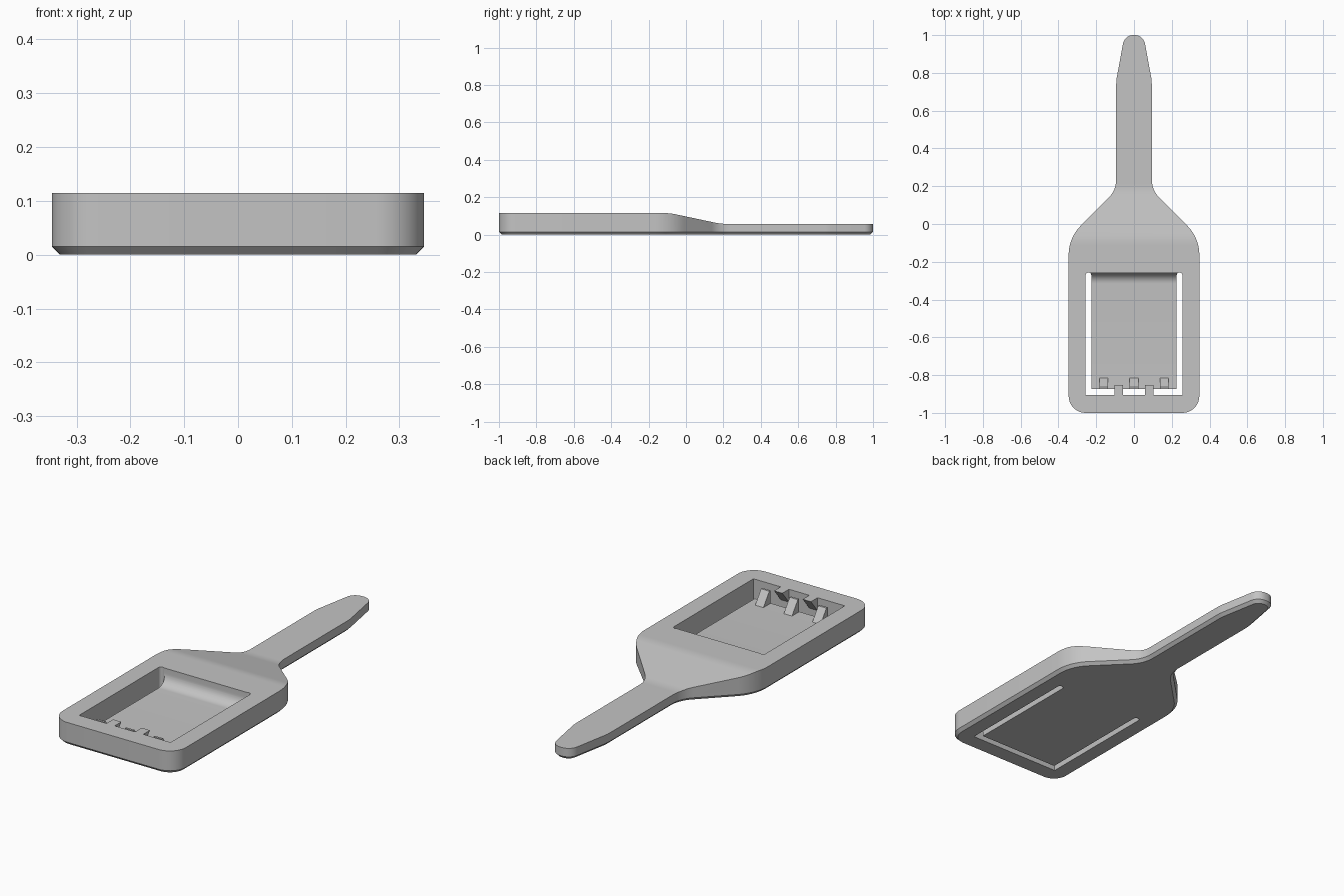
import bpy
import bmesh
from math import atan2, cos, sin, tan, pi, radians
from mathutils import Vector

cube = bpy.data.objects.get("Cube")
if cube:
    bpy.data.objects.remove(cube, do_unlink=True)

grey = bpy.data.materials.new("plain grey")
grey.use_nodes = True
grey.diffuse_color = (0.55, 0.55, 0.55, 1)
grey.node_tree.nodes["Principled BSDF"].inputs["Base Color"].default_value = (0.55, 0.55, 0.55, 1)


def rounded(corners, steps=10):
    """Closed outline from (a, b, radius) corners."""
    pts = []
    n = len(corners)
    for i, (a, b, r) in enumerate(corners):
        p = Vector((a, b))
        if r == 0:
            pts.append(p)
            continue
        u = (Vector(corners[i - 1][:2]) - p).normalized()
        v = (Vector(corners[(i + 1) % n][:2]) - p).normalized()
        half = u.angle(v) / 2
        centre = p + (u + v).normalized() * (r / sin(half))
        start = p + u * (r / tan(half)) - centre
        end = p + v * (r / tan(half)) - centre
        first = atan2(start.y, start.x)
        sweep = (atan2(end.y, end.x) - first + pi) % (2 * pi) - pi
        for k in range(steps + 1):
            t = first + sweep * k / steps
            pts.append(centre + Vector((cos(t), sin(t))) * r)
    return pts


def prism(name, outline, low, high, axis="Z", chamfer=0):
    """Extrude an XY outline along Z, or a YZ outline along X."""
    bm = bmesh.new()
    place = (lambda p: (p[0], p[1], low)) if axis == "Z" else (lambda p: (low, p[0], p[1]))
    face = bm.faces.new([bm.verts.new(place(p)) for p in outline])
    base_edges = list(face.edges)
    top = bmesh.ops.extrude_face_region(bm, geom=[face], use_keep_orig=True)
    move = Vector((0, 0, high - low)) if axis == "Z" else Vector((high - low, 0, 0))
    bmesh.ops.translate(bm, vec=move, verts=[g for g in top["geom"] if isinstance(g, bmesh.types.BMVert)])
    bmesh.ops.recalc_face_normals(bm, faces=bm.faces[:])
    if chamfer:
        bmesh.ops.bevel(bm, geom=base_edges, offset=chamfer, segments=1,
                        affect="EDGES", clamp_overlap=False)
    mesh = bpy.data.meshes.new(name)
    bm.to_mesh(mesh)
    bm.free()
    mesh.materials.append(grey)
    obj = bpy.data.objects.new(name, mesh)
    bpy.context.collection.objects.link(obj)
    return obj


def activate(obj):
    bpy.ops.object.select_all(action="DESELECT")
    obj.select_set(True)
    bpy.context.view_layer.objects.active = obj


def cut(target, cutter):
    mod = target.modifiers.new("cut", "BOOLEAN")
    mod.operation = "DIFFERENCE"
    mod.solver = "EXACT"
    mod.object = cutter
    activate(target)
    bpy.ops.object.modifier_apply(modifier=mod.name)
    bpy.data.objects.remove(cutter, do_unlink=True)


# Paddle body with its tapered handle
HEIGHT = 0.115
half = [(0.346, -1, 0.09), (0.346, -0.073, 0.22), (0.094, 0.179, 0.14),
        (0.094, 0.76, 0.2), (0.05, 1, 0.055)]
mirrored = [(-x, y, r) for x, y, r in reversed(half)]
body = prism("paddle_body", rounded(half + mirrored), 0, HEIGHT, chamfer=0.015)

# Sloped shoulder down to the thinner handle
slope = rounded([(-0.6, 0.3, 0), (-0.6, 0.16, 0), (-0.14, HEIGHT, 0), (-0.085, HEIGHT, 0.25),
                 (0.185, 0.058, 0.25), (1.1, 0.058, 0), (1.1, 0.3, 0)])
cut(body, prism("slope_cutter", slope, -0.5, 0.5, "X"))

# Recess with a curved rear wall
FLOOR = 0.035
recess = rounded([(-0.905, 0.2, 0), (-0.905, FLOOR, 0), (-0.26, FLOOR, 0.055), (-0.26, 0.2, 0)])
cut(body, prism("recess_cutter", recess, -0.24, 0.24, "X"))

# U-shaped slot freeing the flexible tongue
slot_half = [(0.256, -0.905, 0), (0.256, -0.257, 0.0145), (0.226, -0.257, 0.0145), (0.226, -0.873, 0)]
slot = slot_half + [(-x, y, r) for x, y, r in reversed(slot_half)]
cut(body, prism("slot_cutter", rounded(slot, 6), -0.1, 0.3))

activate(body)
bpy.ops.object.shade_smooth_by_angle(angle=radians(30))

# Ramped teeth on the tongue
for i, x in enumerate((-0.16, 0, 0.16)):
    ramp = [(-0.873, FLOOR - 0.005), (-0.815, FLOOR - 0.005), (-0.815, FLOOR),
            (-0.862, 0.1), (-0.873, 0.1)]
    prism(f"tongue_tooth_{i + 1}", ramp, x - 0.023, x + 0.023, "X")

# Overhanging teeth on the front rail
for i, x in enumerate((-0.08, 0.08)):
    hook = [(-0.91, HEIGHT), (-0.852, HEIGHT), (-0.905, 0.05), (-0.91, 0.05)]
    prism(f"rail_tooth_{i + 1}", hook, x - 0.023, x + 0.023, "X")
